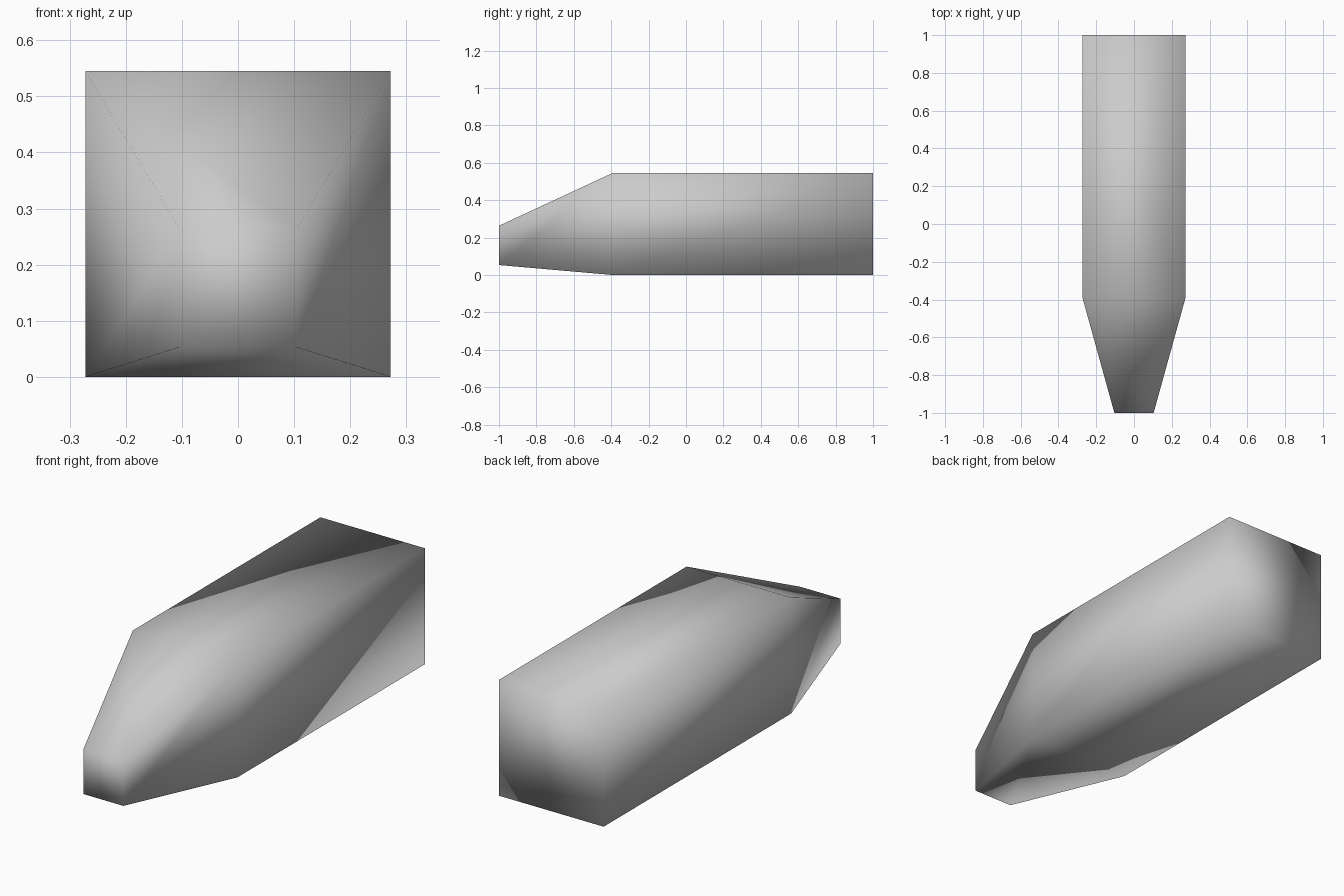
import bpy
import bmesh

cube = bpy.data.objects.get("Cube")
if cube:
    bpy.data.objects.remove(cube, do_unlink=True)

# One plain grey finish
grey = bpy.data.materials.new("plain_grey")
grey.use_nodes = True
color = (0.6, 0.6, 0.6, 1.0)
grey.diffuse_color = color
grey.node_tree.nodes["Principled BSDF"].inputs["Base Color"].default_value = color

# Cross-sections from nose to tail: y, half width, bottom, top
sections = [
    (-1.0, 0.104, 0.053, 0.263),
    (-0.393, 0.272, 0.0, 0.545),
    (1.0, 0.272, 0.0, 0.545),
]

# Square body with a tapered nose, skinned section by section
bm = bmesh.new()
rings = [
    [bm.verts.new((x, y, z)) for x, z in ((-w, low), (w, low), (w, high), (-w, high))]
    for y, w, low, high in sections
]
for a, b in zip(rings, rings[1:]):
    for i in range(4):
        j = (i + 1) % 4
        bm.faces.new((a[i], a[j], b[j], b[i]))

# Nose and tail caps
bm.faces.new(rings[0])
bm.faces.new(rings[-1])
bmesh.ops.recalc_face_normals(bm, faces=bm.faces)

# Smooth shading across every edge
for face in bm.faces:
    face.smooth = True

mesh = bpy.data.meshes.new("tapered_body")
bm.to_mesh(mesh)
bm.free()
mesh.materials.append(grey)
body = bpy.data.objects.new("tapered_body", mesh)
bpy.context.collection.objects.link(body)
